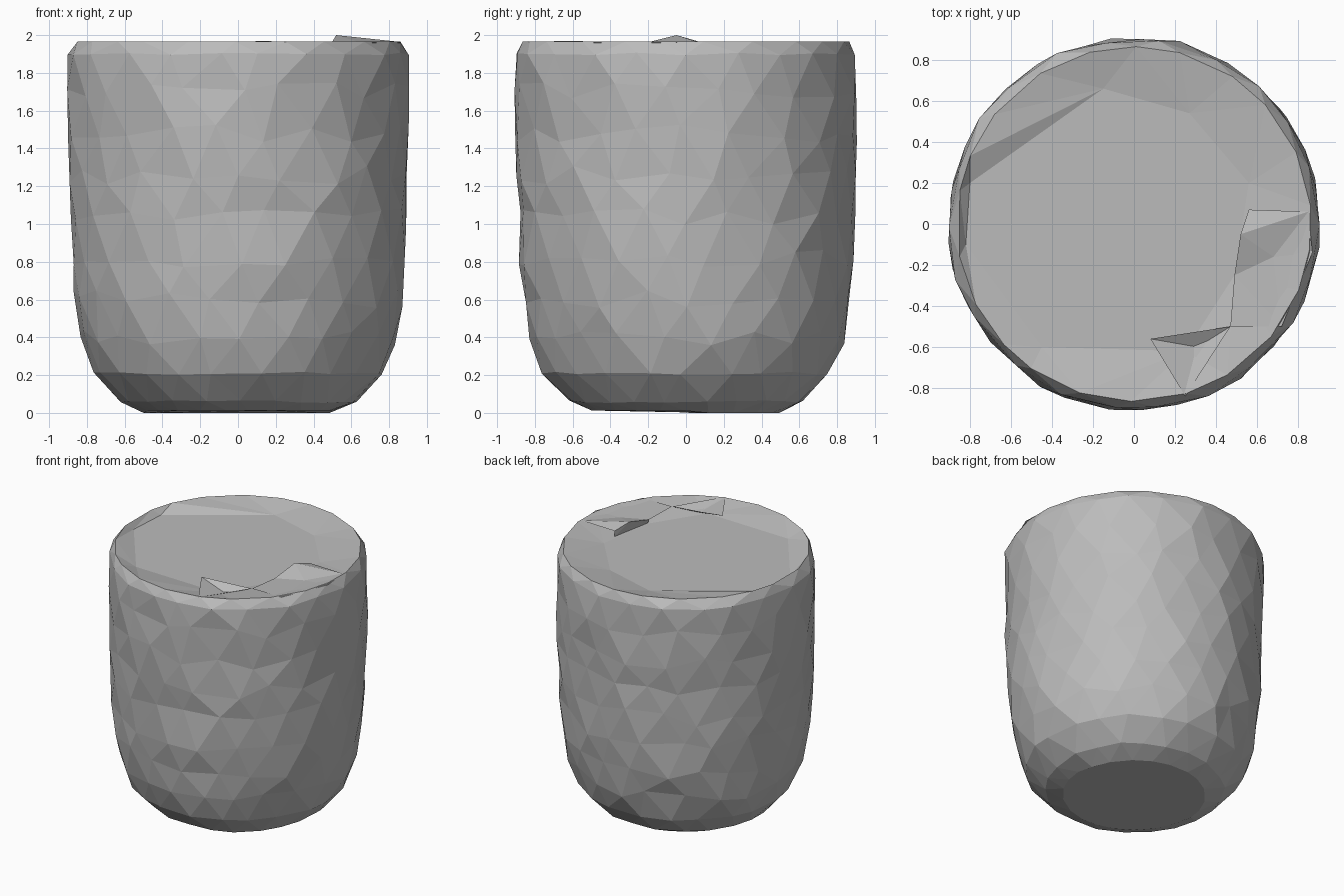
import bpy, bmesh, math, random
from mathutils import Vector

random.seed(7)
if "Cube" in bpy.data.objects:
    bpy.data.objects.remove(bpy.data.objects["Cube"])

GREY = (0.5, 0.5, 0.5, 1.0)
clay = bpy.data.materials.new("clay_grey")
clay.use_nodes = True
clay.diffuse_color = GREY
clay.node_tree.nodes["Principled BSDF"].inputs["Base Color"].default_value = GREY


def finish(bm, name):
    """Turn a bmesh into a flat-shaded object."""
    mesh = bpy.data.meshes.new(name)
    bm.to_mesh(mesh)
    bm.free()
    mesh.materials.append(clay)
    obj = bpy.data.objects.new(name, mesh)
    bpy.context.collection.objects.link(obj)
    return obj


def facets(name, points, faces):
    """Small faceted piece from a few named corner points."""
    bm = bmesh.new()
    corner = {key: bm.verts.new(co) for key, co in points.items()}
    for face in faces:
        bm.faces.new([corner[key] for key in face])
    return finish(bm, name)


# Body: staggered triangulated rings following a rounded cup profile
SEGMENTS = 22
profile = [(0.50, 0.01), (0.63, 0.06), (0.765, 0.21), (0.835, 0.40),
           (0.865, 0.60), (0.885, 0.82), (0.895, 1.04), (0.90, 1.26),
           (0.905, 1.48), (0.91, 1.70), (0.905, 1.90), (0.865, 1.965)]
# Shallow chips pressed into the wall: centre, reach, depth
dents = [((-0.05, -0.85, 0.50), 0.20, 0.035),
         ((0.30, -0.85, 1.38), 0.22, 0.035),
         ((0.05, -0.88, 1.05), 0.18, 0.025)]

bm = bmesh.new()
rings = []
last = len(profile) - 1
for k, (radius, z) in enumerate(profile):
    loose = 0.0 if k in (0, last) else 1.0
    ring = []
    for i in range(SEGMENTS):
        turn = i + 0.5 * (k % 2) + random.uniform(-0.18, 0.18)
        angle = math.tau * turn / SEGMENTS
        r = radius + loose * random.uniform(-0.012, 0.010)
        up = z + random.uniform(-0.05, 0.05) * (loose if 2 < k < last - 1 else 0.15 * loose)
        co = Vector((r * math.cos(angle), r * math.sin(angle), up))
        for centre, reach, depth in dents:
            near = max(0.0, 1 - (co - Vector(centre)).length / reach)
            co -= Vector((co.x, co.y, 0)).normalized() * depth * near
        ring.append(bm.verts.new(co))
    rings.append(ring)

for k in range(last):
    low, high = rings[k], rings[k + 1]
    for i in range(SEGMENTS):
        j = (i + 1) % SEGMENTS
        if k % 2:
            bm.faces.new((low[i], high[j], high[i]))
            bm.faces.new((low[i], low[j], high[j]))
        else:
            bm.faces.new((low[i], low[j], high[i]))
            bm.faces.new((low[j], high[j], high[i]))

# Flat underside
for v in rings[0]:
    v.co.z = 0.0 if v.co.y > 0 else 0.012
bm.faces.new(list(reversed(rings[0])))

# Shallow sunken top: an irregular floor joined to the rim
floor_outline = [(0.56, 0.20), (0.27, 0.54), (-0.15, 0.66), (-0.80, 0.20),
                 (-0.82, -0.10), (-0.45, -0.60), (0.25, -0.62), (0.49, -0.25)]
floor = [bm.verts.new((x, y, 1.92)) for x, y in floor_outline]
bm.faces.new(floor)
floor_edges = [bm.edges.get((floor[i - 1], floor[i])) for i in range(len(floor))]
rim = rings[-1]
rim_edges = [bm.edges.get((rim[i - 1], rim[i])) for i in range(SEGMENTS)]
bmesh.ops.bridge_loops(bm, edges=floor_edges + rim_edges)
bmesh.ops.recalc_face_normals(bm, faces=bm.faces)
finish(bm, "cup_body")

# Folded chip lying on the front of the rim
facets("front_rim_chip",
       {"a": (0.08, -0.56, 1.97), "b": (0.47, -0.50, 1.96),
        "c": (0.25, -0.84, 1.965), "d": (0.31, -0.60, 1.92)},
       ["cda", "cbd", "abd"])

# Raised ridge on the left of the rim, with a skirt down to the floor
facets("side_rim_ridge",
       {"p": (0.56, 0.07, 1.965), "q": (0.52, -0.05, 2.0),
        "r": (0.49, -0.25, 1.95), "s": (0.85, 0.06, 1.965),
        "t": (0.68, -0.16, 1.95), "u": (0.47, -0.50, 1.96),
        "v": (0.87, -0.14, 1.96), "w": (0.72, -0.50, 1.96),
        "x": (0.56, 0.07, 1.92), "y": (0.50, -0.25, 1.92)},
       ["pqs", "qts", "qrt", "tvs", "rwt", "twv", "ruw", "qpx", "qxy", "qyr"])
